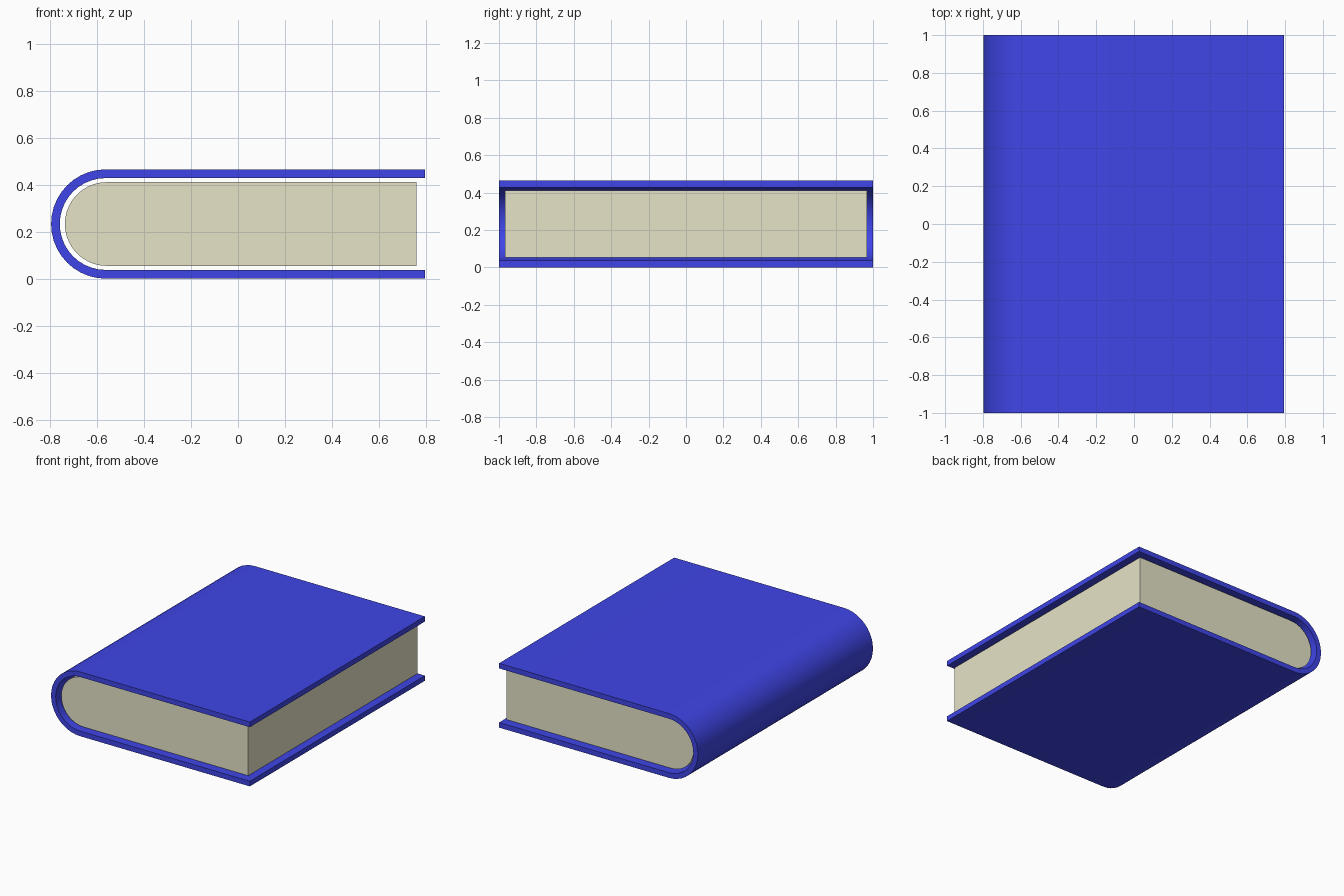
import bpy, bmesh, math

if "Cube" in bpy.data.objects:
    bpy.data.objects.remove(bpy.data.objects["Cube"])

H = 0.465          # overall thickness
CX = -0.563        # centre of the spine arc
SEG = 20


def material(name, color):
    m = bpy.data.materials.new(name)
    m.diffuse_color = color
    m.use_nodes = True
    m.node_tree.nodes["Principled BSDF"].inputs["Base Color"].default_value = m.diffuse_color
    return m


def u_path(radius, right):
    """U outline in x/z: top right edge, round the spine, bottom right edge."""
    cz = H / 2
    arc = [math.pi / 2 + math.pi * i / SEG for i in range(SEG + 1)]
    return ([(right, cz + radius)]
            + [(CX + radius * math.cos(a), cz + radius * math.sin(a)) for a in arc]
            + [(right, cz - radius)])


def extrude(name, outer, inner, half, mat):
    """Extrude a profile along y; with an inner path it becomes a U shell."""
    bm = bmesh.new()
    a = [bm.verts.new((x, -half, z)) for x, z in outer]
    if inner:
        b = [bm.verts.new((x, -half, z)) for x, z in inner]
        faces = [bm.faces.new((a[i], a[i + 1], b[i + 1], b[i])) for i in range(len(a) - 1)]
    else:
        faces = [bm.faces.new(a)]
    ext = bmesh.ops.extrude_face_region(bm, geom=faces, use_keep_orig=True)
    moved = [g for g in ext["geom"] if isinstance(g, bmesh.types.BMVert)]
    bmesh.ops.translate(bm, verts=moved, vec=(0, 2 * half, 0))
    bmesh.ops.recalc_face_normals(bm, faces=bm.faces)
    me = bpy.data.meshes.new(name)
    bm.to_mesh(me)
    bm.free()
    ob = bpy.data.objects.new(name, me)
    bpy.context.collection.objects.link(ob)
    me.materials.append(mat)
    bpy.ops.object.select_all(action='DESELECT')
    ob.select_set(True)
    bpy.context.view_layer.objects.active = ob
    bpy.ops.object.shade_smooth_by_angle(angle=math.radians(30))
    return ob


blue = material("cover_blue", (0.05, 0.06, 0.8, 1))
cream = material("page_cream", (0.79, 0.77, 0.57, 1))

# Cover: both boards and the rounded spine
extrude("cover", u_path(H / 2, 0.795), u_path(H / 2 - 0.037, 0.795), 1.0, blue)

# Page block, slightly inset with a small gap to the cover
pages = extrude("page_block", u_path(0.178, 0.755), None, 0.967, cream)
pages.location.x = 0.004
